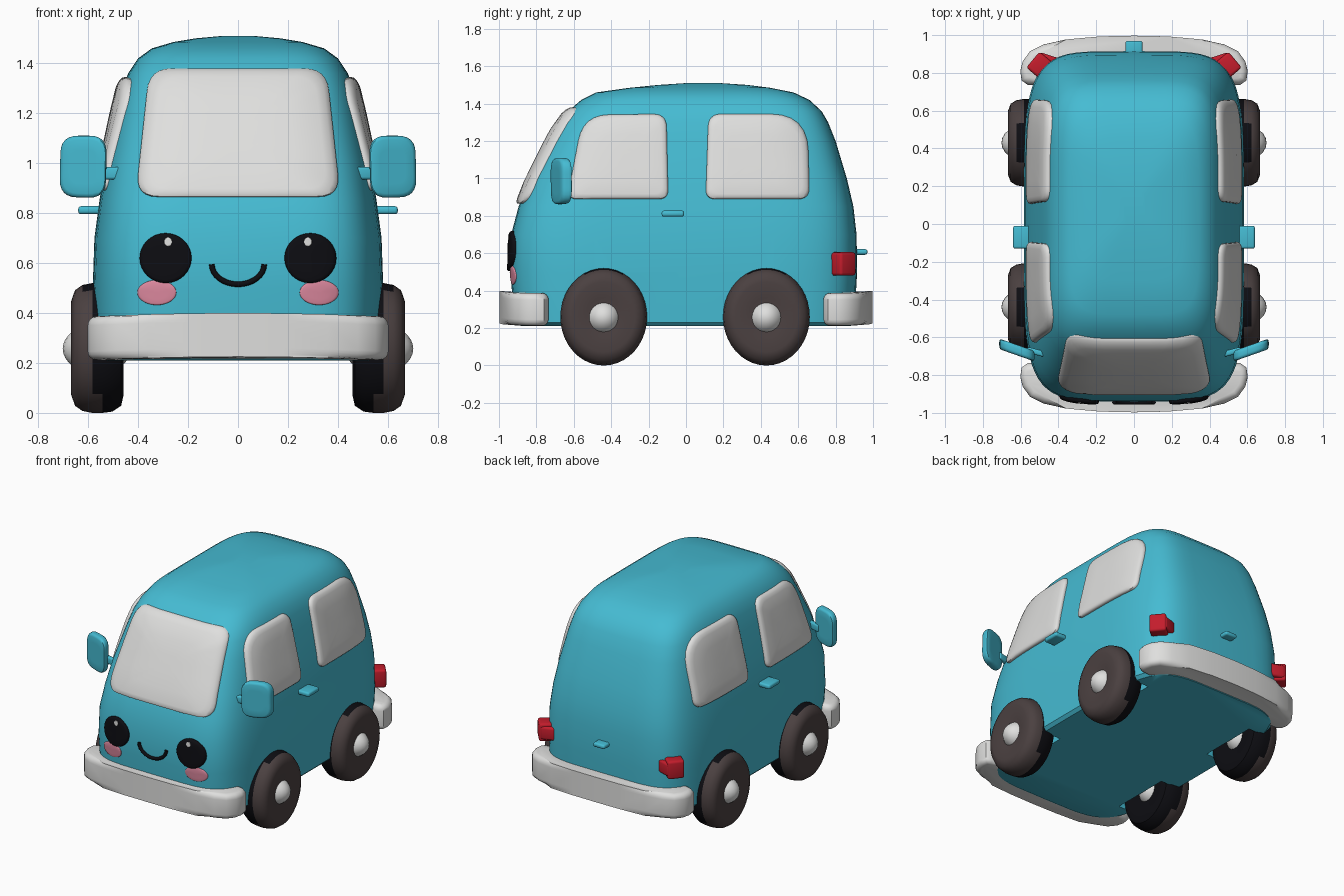
import bpy, bmesh, math
from mathutils import Matrix, Vector

default = bpy.data.objects.get("Cube")
if default:
    bpy.data.objects.remove(default, do_unlink=True)


def material(name, rgb):
    m = bpy.data.materials.new(name)
    m.use_nodes = True
    m.diffuse_color = (*rgb, 1)
    m.node_tree.nodes["Principled BSDF"].inputs["Base Color"].default_value = (*rgb, 1)
    return m


TEAL = material("teal paint", (0.06, 0.5, 0.65))
WHITE = material("off white", (0.74, 0.74, 0.73))
BROWN = material("tyre brown", (0.07, 0.052, 0.052))
BLACK = material("black", (0.004, 0.004, 0.006))
RED = material("lamp red", (0.55, 0.012, 0.025))
PINK = material("cheek pink", (0.75, 0.26, 0.36))


def smooth(obj, angle=40):
    bpy.ops.object.select_all(action='DESELECT')
    obj.select_set(True)
    bpy.context.view_layer.objects.active = obj
    bpy.ops.object.shade_smooth_by_angle(angle=math.radians(angle))


def finish(name, bm, *mats):
    bmesh.ops.recalc_face_normals(bm, faces=bm.faces)
    mesh = bpy.data.meshes.new(name)
    bm.to_mesh(mesh)
    bm.free()
    obj = bpy.data.objects.new(name, mesh)
    bpy.context.collection.objects.link(obj)
    for m in mats:
        mesh.materials.append(m)
    smooth(obj)
    return obj


def loft(rings):
    """Closed skin through rings of points, capped at both ends."""
    bm = bmesh.new()
    loops = [[bm.verts.new(p) for p in ring] for ring in rings]
    for a, b in zip(loops, loops[1:]):
        for i in range(len(a)):
            j = (i + 1) % len(a)
            bm.faces.new((a[i], a[j], b[j], b[i]))
    bm.faces.new(loops[0])
    bm.faces.new(loops[-1])
    return bm


# Body sections: height, half width, front y, back y
SECTIONS = [
    (0.21, 0.555, -0.88, 0.88), (0.23, 0.575, -0.915, 0.9), (0.5, 0.582, -0.94, 0.915),
    (0.7, 0.575, -0.935, 0.912), (0.85, 0.555, -0.895, 0.895), (1.0, 0.53, -0.835, 0.86),
    (1.2, 0.487, -0.735, 0.8), (1.3, 0.463, -0.68, 0.76), (1.36, 0.44, -0.63, 0.725),
    (1.42, 0.4, -0.56, 0.66), (1.46, 0.345, -0.48, 0.575), (1.485, 0.26, -0.3, 0.45),
    (1.5, 0.17, -0.15, 0.33), (1.51, 0.06, 0, 0.18)]
POWER = 5


def section(z):
    for a, b in zip(SECTIONS, SECTIONS[1:]):
        if z <= b[0]:
            t = (z - a[0]) / (b[0] - a[0])
            return [p + (q - p) * t for p, q in zip(a[1:], b[1:])]
    return SECTIONS[-1][1:]


def bow(t):
    return max(0, 1 - abs(t) ** POWER) ** (1 / POWER)


def front_y(x, z):
    w, f, b = section(z)
    return (f + b) / 2 - (b - f) / 2 * bow(x / w)


def side_x(y, z):
    w, f, b = section(z)
    return w * bow((2 * y - f - b) / (b - f))


def body_ring(z, w, f, b, n=64):
    ring = []
    for i in range(n):
        a = math.tau * i / n
        c, s = (math.copysign(abs(v) ** (2 / POWER), v) for v in (math.cos(a), math.sin(a)))
        ring.append((w * c, (f + b) / 2 + (b - f) / 2 * s, z))
    return ring


def disc(x, r, cy, cz, ry, rz, n=40):
    return [(x, cy + ry * r * math.cos(math.tau * i / n), cz + rz * r * math.sin(math.tau * i / n))
            for i in range(n)]


WHEELS = [(s, y, f"{end}_{side}") for s, side in ((1, "left"), (-1, "right"))
          for y, end in ((-0.44, "front"), (0.43, "rear"))]

# Body with four wheel arches cut out
body = finish("body", loft([body_ring(*s) for s in SECTIONS]), TEAL)
for s, y, tag in WHEELS:
    cutter = finish("arch_cutter", loft([disc(s * x, 1, y, 0.26, 0.215, 0.245) for x in (0.42, 0.8)]), TEAL)
    cutter.hide_render = True
    mod = body.modifiers.new("arch", 'BOOLEAN')
    mod.operation, mod.solver, mod.object = 'DIFFERENCE', 'EXACT', cutter
    bpy.context.view_layer.objects.active = body
    bpy.ops.object.modifier_apply(modifier=mod.name)
    bpy.data.objects.remove(cutter, do_unlink=True)
smooth(body)

# Wheels: brown outside, black tread and inner wall
TYRE = [(-0.085, 0.4), (-0.105, 0.72), (-0.095, 0.89), (-0.06, 0.98), (-0.02, 1), (0.02, 1),
        (0.06, 0.97), (0.09, 0.89), (0.105, 0.72), (0.085, 0.4)]
for s, y, tag in WHEELS:
    rings = [disc(s * (0.563 + x), r, y, 0.26, 0.232, 0.26) for x, r in TYRE]
    tyre = finish("tyre_" + tag, loft(rings), BROWN, BLACK)
    for p in tyre.data.polygons:
        p.material_index = int(abs(p.center.x) < 0.555 + 0.1 * p.center.z)
    bm = bmesh.new()
    bmesh.ops.create_uvsphere(bm, u_segments=24, v_segments=16, radius=1, matrix=Matrix.LocRotScale(
        Vector((s * 0.565, y, 0.257)), None, Vector((0.137, 0.098, 0.098))))
    finish("hub_" + tag, bm, WHITE)


def rounded(corners, radii, steps=6):
    """Outline with rounded corners and subdivided straight edges."""
    out, n = [], len(corners)
    pts = [Vector(c) for c in corners]
    for i, p in enumerate(pts):
        q, nxt = pts[i - 1], pts[(i + 1) % n]
        a = p + (q - p).normalized() * radii[i]
        b = p + (nxt - p).normalized() * radii[i]
        out += [a.lerp(p, k / steps).lerp(p.lerp(b, k / steps), k / steps) for k in range(steps + 1)]
        end = nxt + (p - nxt).normalized() * radii[(i + 1) % n]
        out += [b.lerp(end, k / steps) for k in range(1, steps)]
    return out


def ellipse(cx, cz, rx, rz, n=32):
    return [Vector((cx + rx * math.cos(math.tau * i / n), cz + rz * math.sin(math.tau * i / n)))
            for i in range(n)]


def puff(name, outline, place, depth, mat):
    """Soft cushion over an outline, laid on a surface by place(u, v, lift)."""
    mid = sum(outline, Vector((0, 0))) / len(outline)
    half = [(0.2, 1), (0.55, 1), (0.87, 1), (0.95, 0.87), (0.99, 0.6), (1, 0.3)]
    rings = [(k, -d) for k, d in half] + [(k, d) for k, d in reversed(half)]
    return finish(name, loft([[place(*mid.lerp(p, k), d * depth) for p in outline] for k, d in rings]), mat)


def on_front(x, z, d):
    return (x, front_y(x, z) - d, z)


# Windscreen and side windows
puff("windscreen", rounded([(-0.41, 0.865), (0.41, 0.865), (0.355, 1.38), (-0.355, 1.38)], [0.09] * 4),
     on_front, 0.026, WHITE)
FRONT_WINDOW = rounded([(-0.635, 0.89), (-0.095, 0.89), (-0.105, 1.345), (-0.55, 1.34)], [0.05, 0.05, 0.07, 0.14])
REAR_WINDOW = rounded([(0.105, 0.89), (0.66, 0.89), (0.65, 1.345), (0.12, 1.345)], [0.05, 0.06, 0.2, 0.07])
MIRROR = rounded([(-0.09, -0.125), (0.095, -0.12), (0.09, 0.125), (-0.095, 0.125)], [0.07] * 4)


def box(name, size, loc, angle, bevel, mat):
    bm = bmesh.new()
    bmesh.ops.create_cube(bm, size=1, matrix=Matrix.Diagonal((*size, 1)))
    bmesh.ops.bevel(bm, geom=bm.edges[:], offset=bevel, segments=3, profile=0.5, affect='EDGES')
    bm.transform(Matrix.Translation(loc) @ Matrix.Rotation(math.radians(angle), 4, 'Z'))
    return finish(name, bm, mat)


for s, side in ((1, "left"), (-1, "right")):
    def on_side(y, z, d):
        return (s * (side_x(y, z) + d), y, z)

    puff("front_window_" + side, FRONT_WINDOW, on_side, 0.028, WHITE)
    puff("rear_window_" + side, REAR_WINDOW, on_side, 0.028, WHITE)
    # Wing mirror with arm, and door handle
    puff("mirror_" + side, MIRROR, lambda u, v, d: (s * (0.62 + u), -0.667 + 0.35 * u - d, 0.985 + v), 0.028, TEAL)
    box("mirror_arm_" + side, (0.12, 0.03, 0.05), (s * 0.51, -0.68, 0.96), s * 15, 0.01, TEAL)
    box("door_handle_" + side, (0.1, 0.12, 0.032), (s * 0.59, -0.07, 0.812), 0, 0.012, TEAL)
    # Tail lamp wrapping the corner
    box("tail_lamp_" + side, (0.11, 0.1, 0.125), (s * 0.497, 0.838, 0.543), s * -50, 0.015, RED)
    box("tail_lamp_wing_" + side, (0.12, 0.08, 0.09), (s * 0.452, 0.853, 0.543), s * 18, 0.015, RED)
    # Face: cheek, eye and eye glint
    puff("cheek_" + side, ellipse(s * 0.325, 0.482, 0.078, 0.05), on_front, 0.006, PINK)
    puff("eye_" + side, ellipse(s * 0.29, 0.62, 0.104, 0.1), on_front, 0.018, BLACK)
    puff("eye_glint_" + side, ellipse(s * 0.28, 0.685, 0.016, 0.018),
         lambda u, v, d: on_front(u, v, d + 0.016), 0.005, WHITE)

# Smile
curve = bpy.data.curves.new("smile", 'CURVE')
curve.dimensions, curve.bevel_depth, curve.bevel_resolution = '3D', 0.011, 3
curve.use_fill_caps = True
line = curve.splines.new('POLY')
line.points.add(16)
for i, p in enumerate(line.points):
    a = math.pi * (i / 16 - 0.5)
    x, z = 0.105 * math.sin(a), 0.595 - 0.08 * math.cos(a)
    p.co = (*on_front(x, z, 0.006), 1)
curve.materials.append(BLACK)
bpy.context.collection.objects.link(bpy.data.objects.new("smile", curve))

# Tailgate handle
box("tailgate_handle", (0.09, 0.09, 0.03), (0, 0.925, 0.607), 0, 0.012, TEAL)

# Bumpers: bowed slabs with soft edges
HALF = [(0.42, 0.74), (0.56, 0.735), (0.595, 0.76), (0.602, 0.81), (0.59, 0.86), (0.55, 0.915),
        (0.48, 0.95), (0.36, 0.977), (0.18, 0.993)]
PLAN = HALF + [(0, 0.997)] + [(-x, y) for x, y in reversed(HALF)]
for s, end in ((-1, "front"), (1, "rear")):
    rings = [[(x, s * y, z - 0.04 * x * x) for x, y in PLAN] for z in (0.225, 0.4)]
    bm = loft(rings)
    rim = [e for e in bm.edges if len({f for f in e.link_faces if len(f.verts) > 4}) == 1]
    bmesh.ops.bevel(bm, geom=rim, offset=0.035, segments=4, profile=0.5, affect='EDGES')
    finish("bumper_" + end, bm, WHITE)
